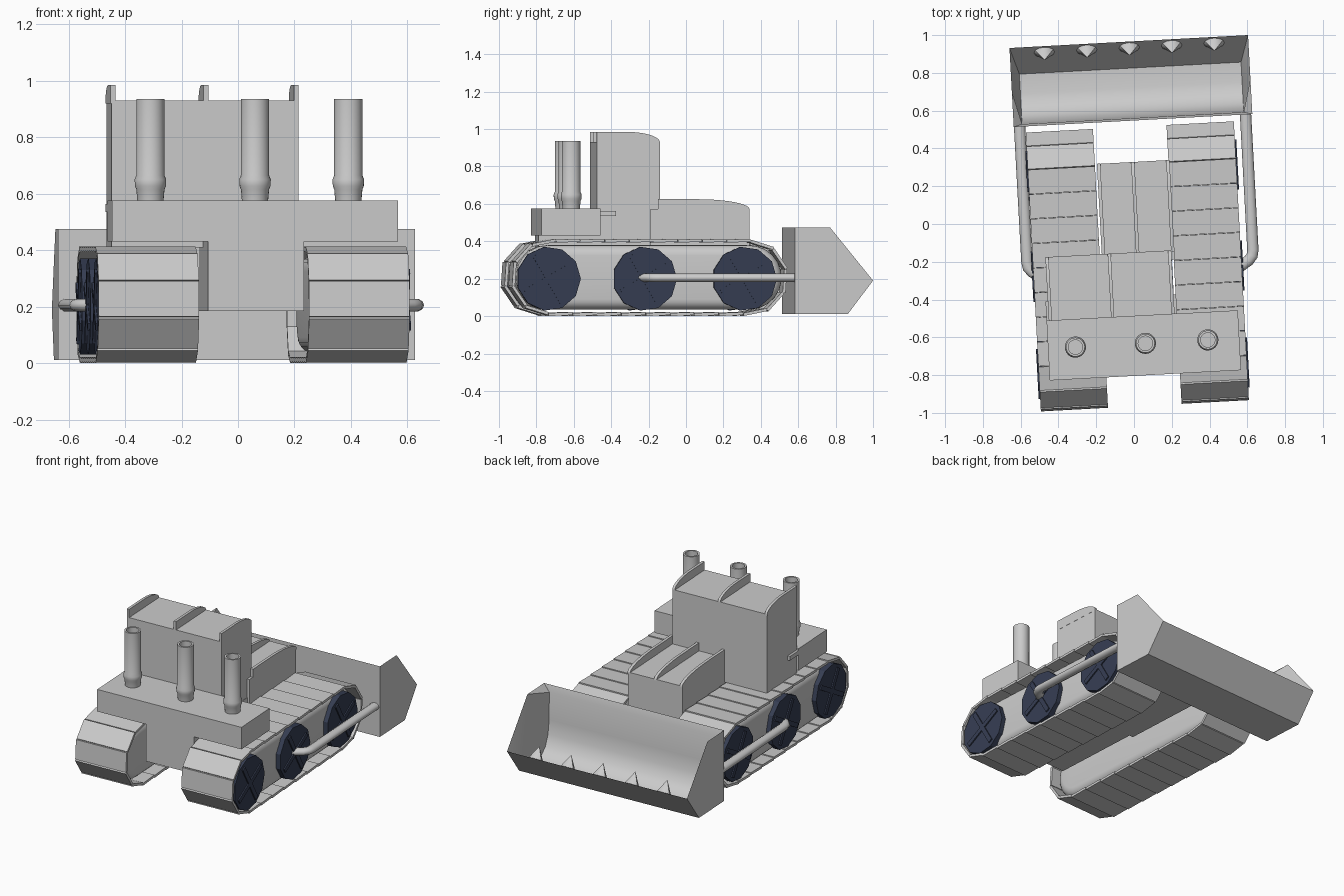
import bpy, bmesh, math
from mathutils import Matrix, Vector

cube = bpy.data.objects.get("Cube")
if cube:
    bpy.data.objects.remove(cube, do_unlink=True)

# The whole machine stands slightly turned
TURN = Matrix.Rotation(math.radians(3.1), 4, 'Z')


def material(name, color):
    m = bpy.data.materials.new(name)
    m.use_nodes = True
    m.diffuse_color = color
    m.node_tree.nodes["Principled BSDF"].inputs["Base Color"].default_value = color
    return m


GREY = material("light grey", (0.6, 0.6, 0.6, 1))
NAVY = material("dark navy", (0.036, 0.047, 0.085, 1))


def finish(name, bm, mat=GREY, smooth=False):
    bmesh.ops.recalc_face_normals(bm, faces=bm.faces)
    bm.transform(TURN)
    mesh = bpy.data.meshes.new(name)
    bm.to_mesh(mesh)
    bm.free()
    mesh.materials.append(mat)
    obj = bpy.data.objects.new(name, mesh)
    bpy.context.collection.objects.link(obj)
    if smooth:
        bpy.ops.object.select_all(action='DESELECT')
        obj.select_set(True)
        bpy.context.view_layer.objects.active = obj
        bpy.ops.object.shade_smooth_by_angle(angle=math.radians(35))
    return obj


def add_box(bm, x, y, z):
    size = Matrix.Diagonal((x[1] - x[0], y[1] - y[0], z[1] - z[0], 1))
    mid = Vector((sum(x) / 2, sum(y) / 2, sum(z) / 2))
    bmesh.ops.create_cube(bm, size=1, matrix=Matrix.Translation(mid) @ size)


def box(name, x, y, z):
    bm = bmesh.new()
    add_box(bm, x, y, z)
    return finish(name, bm)


def add_prism(bm, profile, x0, x1):
    """Extrude a (y, z) outline along x."""
    face = bm.faces.new([bm.verts.new((x0, y, z)) for y, z in profile])
    out = bmesh.ops.extrude_face_region(bm, geom=[face])["geom"]
    moved = [v for v in out if isinstance(v, bmesh.types.BMVert)]
    bmesh.ops.translate(bm, verts=moved, vec=(x1 - x0, 0, 0))


def ridges(name, xs, width, y0, y_bend, y1, z0, height):
    """Thin roof ribs that curve down towards the bucket."""
    profile = [(y0, z0 - 0.01), (y0, z0 + height)]
    for i in range(11):
        a = math.pi / 2 * i / 10
        profile.append((y_bend + (y1 - y_bend) * math.sin(a), z0 + height * math.cos(a)))
    profile.append((y1, z0 - 0.01))
    bm = bmesh.new()
    for x in xs:
        add_prism(bm, profile, x, x + width)
    finish(name, bm, smooth=True)


# Body
box("chassis", (-0.15, 0.19), (-0.8, -0.15), (0.185, 0.45))
box("hood", (-0.178, 0.205), (-0.2, 0.328), (0.185, 0.572))
box("cab", (-0.475, 0.188), (-0.488, -0.15), (0.41, 0.93))
box("rear_block", (-0.49, 0.524), (-0.803, -0.486), (0.43, 0.575))
for name, x in (("left_step", (0.18, 0.202)), ("right_step", (-0.49, -0.47))):
    box(name, x, (-0.49, -0.385), (0.535, 0.563))
ridges("cab_ridges", (-0.478, -0.148, 0.172), 0.017, -0.488, -0.33, -0.15, 0.93, 0.055)
ridges("hood_ridges", (-0.179, 0.002, 0.188), 0.018, -0.16, 0.05, 0.329, 0.572, 0.053)

# Exhaust pipes, turned from a profile
PIPE = [(0.046, 0.57), (0.05, 0.615), (0.055, 0.627), (0.056, 0.65), (0.05, 0.665),
        (0.05, 0.935), (0.038, 0.935), (0.038, 0.7), (0, 0.7)]
for i, x in enumerate((-0.345, 0.026, 0.357)):
    bm = bmesh.new()
    vs = [bm.verts.new((r, 0, z)) for r, z in PIPE]
    es = [bm.edges.new(pair) for pair in zip(vs, vs[1:])]
    bmesh.ops.spin(bm, geom=vs + es, cent=(0, 0, 0), axis=(0, 0, 1),
                   angle=math.tau, steps=24, use_duplicate=False)
    bmesh.ops.remove_doubles(bm, verts=bm.verts, dist=1e-4)
    bmesh.ops.translate(bm, verts=bm.verts, vec=(x, -0.634, 0))
    finish(f"exhaust_pipe_{i + 1}", bm, smooth=True)

# Tracks
MID_Y, MID_Z, STRAIGHT, SLATS = -0.225, 0.207, 0.54, 26


def loop_point(s, r):
    """Point on a stadium loop, s from 0 to 1."""
    arc, line = math.pi * r, 2 * STRAIGHT
    d = (s % 1) * 2 * (arc + line)
    side = 1
    if d >= arc + line:
        d, side = d - arc - line, -1
    if d < line:
        y, z = d - STRAIGHT, r
    else:
        a = (d - line) / r
        y, z = STRAIGHT + r * math.sin(a), r * math.cos(a)
    return Vector((0, MID_Y + side * y, MID_Z + side * z))


def track(name, x0, x1, out):
    mid_x = (x0 + x1) / 2
    # Belt of separate slats, each tipped a little
    bm = bmesh.new()
    for i in range(SLATS):
        a, b = (loop_point((i + k + 0.3) / SLATS, 0.196) for k in (0, 1))
        d = b - a
        place = (Matrix.Translation((a + b) / 2 + Vector((mid_x, 0, 0)))
                 @ Matrix.Rotation(math.atan2(d.z, d.y) + 0.04, 4, 'X')
                 @ Matrix.Diagonal((x1 - x0, d.length - 0.002, 0.016, 1)))
        bmesh.ops.create_cube(bm, size=1, matrix=place)
    finish(name + "_belt", bm)

    # Rounded core inside the belt
    bm = bmesh.new()
    loop = [loop_point(i / 64, 0.172) for i in range(64)]
    add_prism(bm, [(p.y, p.z) for p in loop], x0 + 0.03, x1 - 0.03)
    rims = [e for e in bm.edges if any(len(f.verts) > 4 for f in e.link_faces)]
    bmesh.ops.bevel(bm, geom=rims, offset=0.055, segments=5, profile=0.5, affect='EDGES')
    finish(name + "_core", bm, smooth=True)

    # Faceted wheels with raised crosses on the outer side
    face_x = x1 if out > 0 else x0
    for i, y in enumerate((-0.765, -0.25, 0.285)):
        bm = bmesh.new()
        hub = Matrix.Translation((face_x - out * 0.02, y, 0.2))
        bmesh.ops.create_cone(bm, cap_ends=True, segments=11, radius1=0.172, radius2=0.172,
                              depth=0.04, matrix=hub @ Matrix.Rotation(math.pi / 2, 4, 'Y'))
        for angle in (30, 120):
            bar = (Matrix.Translation((out * 0.021, 0, 0)) @ hub
                   @ Matrix.Rotation(math.radians(angle), 4, 'X')
                   @ Matrix.Diagonal((0.014, 0.29, 0.03, 1)))
            bmesh.ops.create_cube(bm, size=1, matrix=bar)
        finish(f"{name}_wheel_{i + 1}", bm, NAVY)


track("left_track", 0.2, 0.557, 1)
track("right_track", -0.546, -0.19, -1)

# Push arms
for name, x, out in (("left_arm", 0.621, 1), ("right_arm", -0.577, -1)):
    curve = bpy.data.curves.new(name, 'CURVE')
    curve.dimensions = '3D'
    curve.bevel_depth = 0.03
    curve.bevel_resolution = 3
    curve.use_fill_caps = True
    path = [(x, 0.56), (x, -0.17), (x - out * 0.005, -0.2), (x - out * 0.025, -0.225),
            (x - out * 0.08, -0.26)]
    line = curve.splines.new('POLY')
    line.points.add(len(path) - 1)
    for p, (px, py) in zip(line.points, path):
        p.co = (px, py, 0, 1)
    line.use_smooth = True
    curve.materials.append(GREY)
    arm = bpy.data.objects.new(name, curve)
    bpy.context.collection.objects.link(arm)
    arm.matrix_world = TURN @ Matrix.Translation((0, 0, 0.205)) @ Matrix.Diagonal((1, 1, 0.78, 1))

# Bucket: outer shell, curved trough and sloping inner cheeks
BX0, BX1, INSET = -0.608, 0.657, 0.045
BACK, TOP, LIP = (0.547, 0.475), (0.735, 0.475), (0.966, 0.19)
BASE = [(0.83, 0.01), (0.547, 0.01)]
TROUGH = [(0.56, 0.43), (0.563, 0.25), (0.575, 0.16), (0.605, 0.09), (0.655, 0.045),
          (0.72, 0.028), (0.825, 0.028)]
bm = bmesh.new()
sides = []
for x, inward in ((BX0, INSET), (BX1, -INSET)):
    back, top, lip = (bm.verts.new((x, *p)) for p in (BACK, TOP, LIP))
    base = [bm.verts.new((x, *p)) for p in BASE]
    inner = [back] + [bm.verts.new((x + inward, *p)) for p in TROUGH] + [lip]
    bm.faces.new([back, top, lip] + base)
    for a, b in zip(inner, inner[1:]):
        bm.faces.new((top, a, b))
    sides.append(([lip] + base + [back], inner))
for chain in (0, 1):
    l, r = sides[0][chain], sides[1][chain]
    for i in range(len(l) - 1):
        bm.faces.new((l[i], l[i + 1], r[i + 1], r[i]))
finish("bucket", bm, smooth=True)

# Bucket teeth along the lip
bm = bmesh.new()
along = Vector((0, 0.6, 0.8))
for i in range(5):
    base = Vector((-0.425 + 0.225 * i, 0.933, 0.152))
    tip = bm.verts.new((base.x, 0.893, 0.24))
    ring = []
    for k in range(12):
        a = math.tau * k / 12
        ring.append(bm.verts.new(base + Vector((0.055 * math.cos(a), 0, 0))
                                 + along * 0.045 * math.sin(a)))
    bm.faces.new(ring)
    for k in range(12):
        bm.faces.new((ring[k], ring[(k + 1) % 12], tip))
finish("bucket_teeth", bm, smooth=True)
